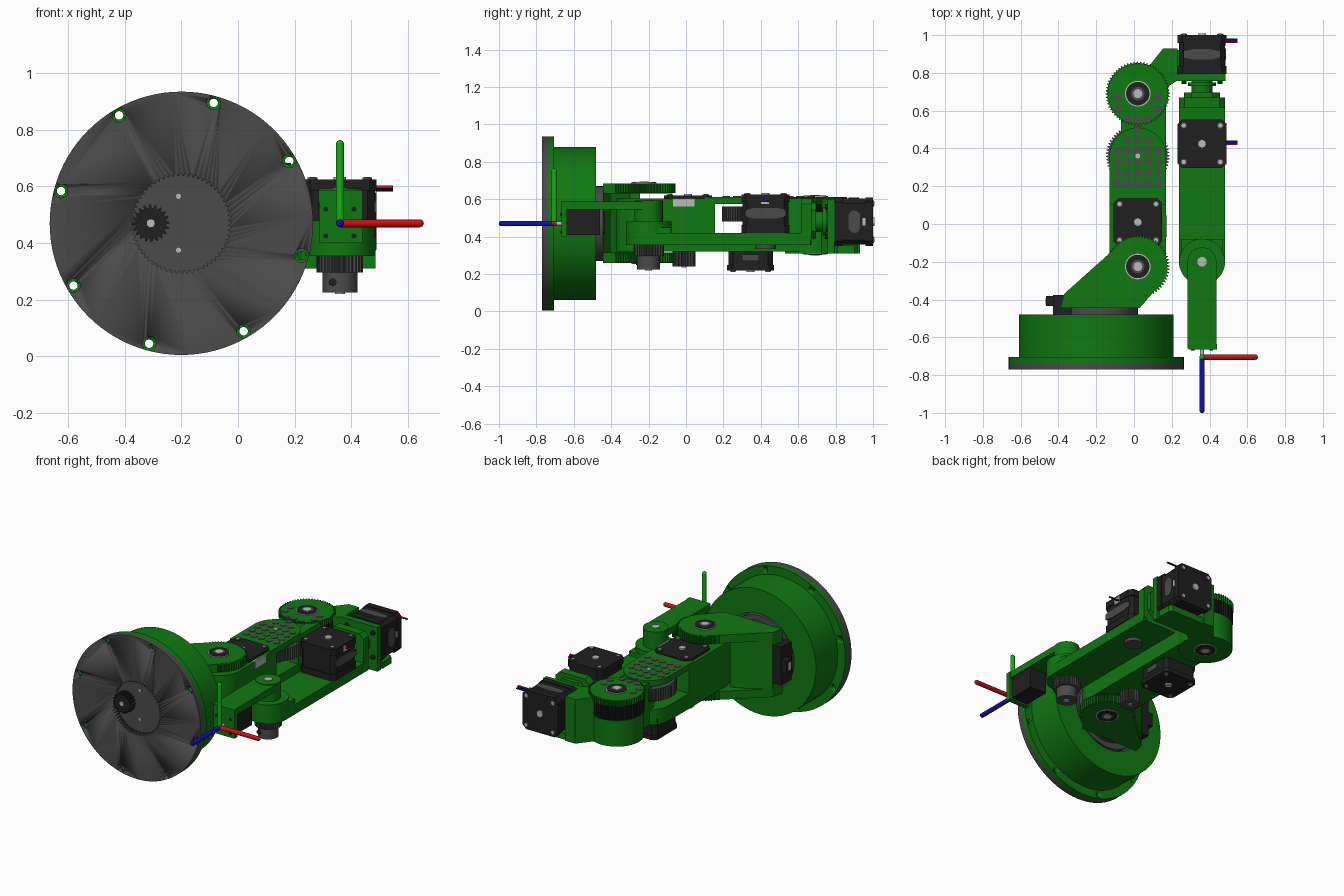
import bpy, bmesh
from math import cos, sin, pi, radians
from mathutils import Vector, Matrix
from mathutils.geometry import convex_hull_2d

if "Cube" in bpy.data.objects:
    bpy.data.objects.remove(bpy.data.objects["Cube"], do_unlink=True)


def material(name, r, g, b):
    m = bpy.data.materials.new(name)
    m.use_nodes = True
    m.diffuse_color = (r, g, b, 1)
    m.node_tree.nodes["Principled BSDF"].inputs["Base Color"].default_value = (r, g, b, 1)
    return m


GREEN = material("printed green", .005, .19, .006)
GREY = material("dark grey", .07, .07, .07)
BLACK = material("motor black", .014, .014, .015)
STEEL = material("light steel", .5, .5, .5)
RED = material("axis red", .6, .005, .005)
LIME = material("axis green", .005, .45, .005)
BLUE = material("axis blue", .005, .005, .45)

# How profile coordinates (a, b) and depth c map to space for each axis
AXES = {"x": lambda a, b, c: (c, a, b), "y": lambda a, b, c: (a, c, b), "z": lambda a, b, c: (a, b, c)}


def finish(name, bm, mat):
    bmesh.ops.recalc_face_normals(bm, faces=bm.faces)
    me = bpy.data.meshes.new(name)
    bm.to_mesh(me)
    bm.free()
    me.materials.append(mat)
    me.shade_smooth()
    me.set_sharp_from_angle(angle=radians(30))
    ob = bpy.data.objects.new(name, me)
    bpy.context.collection.objects.link(ob)
    return ob


def prisms(name, polys, lo, hi, mat, axis="z"):
    """Extrude each flat outline along an axis, all into one object."""
    bm = bmesh.new()
    for poly in polys:
        low = [bm.verts.new(AXES[axis](a, b, lo)) for a, b in poly]
        top = [bm.verts.new(AXES[axis](a, b, hi)) for a, b in poly]
        bm.faces.new(low)
        bm.faces.new(top)
        for i in range(len(low)):
            j = (i + 1) % len(low)
            bm.faces.new((low[i], low[j], top[j], top[i]))
    return finish(name, bm, mat)


def ring(a, b, r, n=48):
    return [(a + r * cos(2 * pi * i / n), b + r * sin(2 * pi * i / n)) for i in range(n)]


def gear(a, b, r, teeth, depth=.012):
    pts = []
    for i in range(teeth * 4):
        t, rad = 2 * pi * i / (teeth * 4), r if i % 4 < 2 else r - depth
        pts.append((a + rad * cos(t), b + rad * sin(t)))
    return pts


def rect(a0, a1, b0, b1, c=0):
    if not c:
        return [(a0, b0), (a1, b0), (a1, b1), (a0, b1)]
    return [(a0 + c, b0), (a1 - c, b0), (a1, b0 + c), (a1, b1 - c),
            (a1 - c, b1), (a0 + c, b1), (a0, b1 - c), (a0, b0 + c)]


def hull(pts):
    return [pts[i] for i in convex_hull_2d([Vector(p) for p in pts])]


def disc(name, a, b, r, lo, hi, mat, axis="z"):
    return prisms(name, [ring(a, b, r)], lo, hi, mat, axis)


def box(name, x0, x1, y0, y1, z0, z1, mat, c=0):
    return prisms(name, [rect(x0, x1, y0, y1, c)], z0, z1, mat)


def cut(ob, name, polys, lo, hi, axis):
    cutter = prisms(name, polys, lo, hi, GREY, axis)
    cutter.hide_render = True
    cutter.display_type = "WIRE"
    cutter.hide_set(True)
    mod = ob.modifiers.new("cut", "BOOLEAN")
    mod.object, mod.solver = cutter, "EXACT"


def motor(name, a, b, lo, hi, axis, face, half=.125):
    """Stepper motor: body with two end caps, corner screws and shaft boss on one face."""
    cap = (hi - lo) * .2
    sq = lambda h: [rect(a - h, a + h, b - h, b + h, .025)]
    prisms(name + "_body", sq(half - .006), lo + cap, hi - cap, BLACK, axis)
    prisms(name + "_lower_cap", sq(half), lo, lo + cap, BLACK, axis)
    prisms(name + "_upper_cap", sq(half), hi - cap, hi, BLACK, axis)
    end = hi if face > 0 else lo
    d = half * .75
    spots = [(a + s * d, b + t * d) for s in (-1, 1) for t in (-1, 1)]
    span = sorted((end, end + face * .006))
    prisms(name + "_screw_rims", [ring(*p, .017, 16) for p in spots], *span, GREY, axis)
    span = sorted((end, end + face * .009))
    prisms(name + "_screws", [ring(*p, .011, 16) for p in spots] + [ring(a, b, .022, 24)], *span, STEEL, axis)


def bearing(name, x, y, z, face=1):
    for part, r, h, mat in (("race", .068, .004, STEEL), ("seal", .062, .006, BLACK),
                            ("hub", .036, .008, GREY), ("shaft", .024, .01, STEEL)):
        disc(f"{name}_{part}", x, y, r, *sorted((z - face * .01, z + face * h)), mat)


# Base: grey cover, flanged drum, turntable
BX, BZ = -.2, .47
bolts = [(BX + .44 * cos(radians(30 + 45 * i)), BZ + .44 * sin(radians(30 + 45 * i))) for i in range(8)]
cover = prisms("base_cover", [ring(BX, BZ, .465, 96)], -.77, -.735, GREY, "y")
cut(cover, "cover_cutter", [ring(*p, .024, 20) for p in bolts] + [gear(BX, BZ, .176, 60, .009)], -.8, -.7, "y")
bm = bmesh.new()
profile = [(.38, -.735), (.465, -.735), (.465, -.705), (.41, -.705), (.41, -.48), (.25, -.48), (.25, -.51), (.38, -.51)]
vs = [bm.verts.new((BX + r, y, BZ)) for r, y in profile]
es = [bm.edges.new((vs[i], vs[(i + 1) % len(vs)])) for i in range(len(vs))]
bmesh.ops.spin(bm, geom=vs + es, cent=(BX, 0, BZ), axis=(0, 1, 0), angle=2 * pi, steps=96, use_duplicate=False)
bmesh.ops.remove_doubles(bm, verts=bm.verts, dist=.0005)
drum = finish("base_drum", bm, GREEN)
cut(drum, "flange_cutter", [ring(*p, .015, 20) for p in bolts], -.8, -.69, "y")
disc("base_floor", BX, BZ, .376, -.715, -.69, GREY, "y")
disc("turntable", BX, BZ, .235, -.69, -.485, GREY, "y")
disc("turntable_top", BX + .02, BZ, .2, -.485, -.435, GREY, "y")
prisms("base_pinion", [gear(-.308, BZ, .066, 20)], -.765, -.71, BLACK, "y")
disc("pinion_shaft", -.308, BZ, .014, -.77, -.71, STEEL, "y")
prisms("turntable_bolts", [ring(-.21, z, .009, 16) for z in (.375, .565)], -.72, -.71, STEEL, "y")

# Shoulder bracket: solid heel, two geared cheeks around the upper arm
SX, SY = .02, -.225
heel = [(-.39, -.445), (-.37, -.37), (-.31, -.325), (-.22, -.275), (-.15, -.245), (-.15, -.3), (-.08, -.4), (.03, -.445)]
prisms("shoulder_heel", [heel], .26, .685, GREEN)
cheek = hull(ring(SX, SY, .152) + [(-.22, -.275), (-.31, -.325), (-.37, -.37), (-.39, -.445), (.03, -.445)])
for side, z0, z1, f in (("upper", .63, .685, 1), ("lower", .26, .315, -1)):
    prisms(f"shoulder_{side}_cheek", [cheek], z0, z1, GREEN)
    prisms(f"shoulder_{side}_gear", [gear(SX, SY, .168, 60)], z0 + .002, z1 - .002, GREEN)
    bearing(f"shoulder_{side}_bearing", SX, SY, z1 if f > 0 else z0, f)
box("base_motor", -.43, -.2, -.5, -.375, .35, .6, BLACK)
box("base_motor_plug", -.465, -.43, -.435, -.38, .43, .52, BLACK)
box("base_motor_plug_pins", -.468, -.46, -.425, -.395, .45, .5, STEEL)

# Upper arm: round shoulder end, motor bay, open gear bay
prisms("upper_arm_root", [hull(ring(SX, SY, .15) + rect(-.13, .17, -.1, .155))], .32, .605, GREEN)
prisms("upper_arm_top", [hull(ring(SX, .36, .15) + rect(-.13, .17, .1, .3))], .575, .613, GREEN)
prisms("upper_arm_floor", [hull(ring(SX, .36, .15) + rect(-.13, .17, .1, .3)), rect(-.07, .17, .36, .69)], .32, .42, GREEN)
box("upper_arm_side", .11, .17, .38, .69, .32, .605, GREEN)
prisms("upper_arm_gear", [gear(SX, .36, .168, 60)], .48, .56, GREY)
disc("gear_post", SX, .36, .05, .42, .575, GREEN)
box("elbow_web", -.07, .12, .44, .62, .42, .6, GREEN)
motor("shoulder_motor", SX, .01, .36, .62, "z", 1, .128)
box("shoulder_motor_plug", .15, .176, -.07, .045, .56, .605, STEEL)
prisms("shoulder_motor_pulley", [gear(SX, -.01, .062, 22)], .24, .32, GREY)
disc("shoulder_pulley_shaft", SX, -.01, .014, .235, .25, STEEL)
motor("elbow_motor", SX, .345, .22, .355, "z", -1)
box("elbow_motor_label", .143, .149, .3, .39, .27, .305, GREY)

# Elbow: stacked discs with a dark gear band
EY = .69
disc("elbow_lower", SX, EY, .162, .31, .48, GREEN)
prisms("elbow_band", [gear(SX, EY, .165, 60, .008)], .48, .575, BLACK)
prisms("elbow_cap", [gear(SX, EY, .17, 60)], .575, .613, GREEN)
bearing("elbow_bearing", SX, EY, .613)
bearing("elbow_lower_bearing", SX, EY, .31, -1)
spots = [(SX + .054 * i, .215 + .057 * j) for i in range(-2, 3) for j in range(5)
         if not (abs(i) == 2 and j == 4)]
spots += [(SX, .5)] + [(SX + d, .555) for d in (-.054, 0, .054)] + [(SX + d, y) for d in (-.106, .106) for y in (.61, .67)]
prisms("weight_saving_holes", [ring(*p, .021, 16) for p in spots], .612, .616, GREY)
disc("gear_pin", SX, .36, .013, .61, .619, STEEL)

# Elbow bracket carrying the roll motor
prisms("elbow_bracket", [[(.02, .78), (.075, .83), (.155, .93), (.23, .93), (.23, .76), (.17, .72)]], .31, .6, GREEN)
box("bracket_plate", .18, .485, .757, .795, .31, .6, GREEN)
box("bracket_shelf", .18, .485, .79, .92, .31, .352, GREEN, .02)
RX, RZ = .36, .48
motor("roll_motor", RX, RZ, .795, 1.0, "y", 1, .129)
prisms("roll_motor_bolts", [ring(RX + s * .095, RZ + t * .08, .014, 16) for s in (-1, 1) for t in (-1, 1)],
       .742, .76, BLACK, "y")
wave = lambda a0, a1, m, h: [(a0, m - h * .6), (a0 + .05, m - h), (a1 - .05, m - h), (a1, m - h * .6),
                             (a1, m + h * .6), (a1 - .05, m + h), (a0 + .05, m + h), (a0, m + h * .6)]
prisms("roll_motor_top_label", [wave(.265, .455, .898, .028)], .6, .608, GREY)
prisms("roll_motor_side_label", [rect(.87, .93, .42, .54, .02)], .48, .487, GREY, "x")
box("roll_motor_tag", .48, .488, .945, .98, .46, .5, STEEL)

# Forearm: bottom rail, upright and roll neck
WY = -.2
prisms("forearm_rail", [hull(ring(RX, WY, .122) + rect(RX - .122, RX + .122, .3, .665))], .355, .42, GREEN)
disc("forearm_wrist_boss", RX, WY, .122, .4, .48, GREEN)
box("forearm_boss_web", .25, .47, WY, -.08, .4, .45, GREEN)
prisms("forearm_upright", [rect(RX - .122, RX + .122, .355, .605, .03)], .615, .67, GREEN, "y")
prisms("forearm_collar", [rect(RX - .095, RX + .095, .39, .58, .04)], .67, .695, GREEN, "y")
disc("roll_neck", RX, RZ, .055, .69, .76, GREEN, "y")
disc("roll_flange", RX, RZ, .075, .73, .75, GREEN, "y")
motor("wrist_motor", RX, .425, .42, .625, "z", 1, .129)
prisms("wrist_motor_label", [wave(.315, .535, .525, .028)], .48, .489, GREY, "x")
box("wrist_motor_tag", .48, .489, .4, .445, .575, .615, STEEL)
disc("wrist_motor_pulley", RX, .425, .055, .335, .355, GREY)
for tag, y in (("wrist", .43), ("roll", .97)):
    for i, mat in enumerate((RED, BLUE, BLACK)):
        disc(f"{tag}_wire_{i}", y + .008 * (i - 1), .598 - .005 * i, .005, .48, .548, mat, "x")

# Wrist pulley under the joint
prisms("wrist_gear", [gear(RX, WY, .082, 30, .008)], .297, .355, GREY)
disc("wrist_pulley", RX, WY, .062, .225, .3, GREY)
disc("wrist_shaft_end", RX, WY, .018, .22, .23, STEEL)
disc("pulley_set_screw", RX - .025, .262, .013, WY - .066, WY, BLACK, "y")

# Hand: top rail, joint boss, front plate and servo
prisms("hand_rail", [hull(ring(RX, WY, .076) + rect(RX - .076, RX + .076, -.66, -.4))], .545, .588, GREEN)
disc("hand_joint", RX, WY, .076, .48, .592, GREEN)
disc("hand_shaft", RX, WY, .025, .585, .597, STEEL)
box("hand_front_plate", .288, .44, -.665, -.635, .4, .588, GREEN)
box("hand_servo", .305, .425, -.635, -.46, .41, .545, BLACK)
prisms("hand_screws", [ring(RX + s * .05, z, .009, 16) for s in (-1, 1) for z in (.425, .52)], -.67, -.66, BLACK, "y")
disc("tool_stem", RX, .47, .01, -.71, -.66, STEEL, "y")

# Tool axes with rounded tips
TY, TZ = -.705, .47
disc("axis_x", TY, TZ, .014, RX, .642, RED, "x")
disc("axis_y", RX, TZ, .014, -.992, TY, BLUE, "y")
disc("axis_z", RX, TY, .014, TZ, .75, LIME, "z")
for name, p, mat in (("x_tip", (.642, TY, TZ), RED), ("y_tip", (RX, -.987, TZ), BLUE),
                     ("z_tip", (RX, TY, .75), LIME), ("axes_hub", (RX, TY, TZ), BLUE)):
    bm = bmesh.new()
    bmesh.ops.create_uvsphere(bm, u_segments=16, v_segments=8, radius=.014, matrix=Matrix.Translation(p))
    finish(name, bm, mat)
